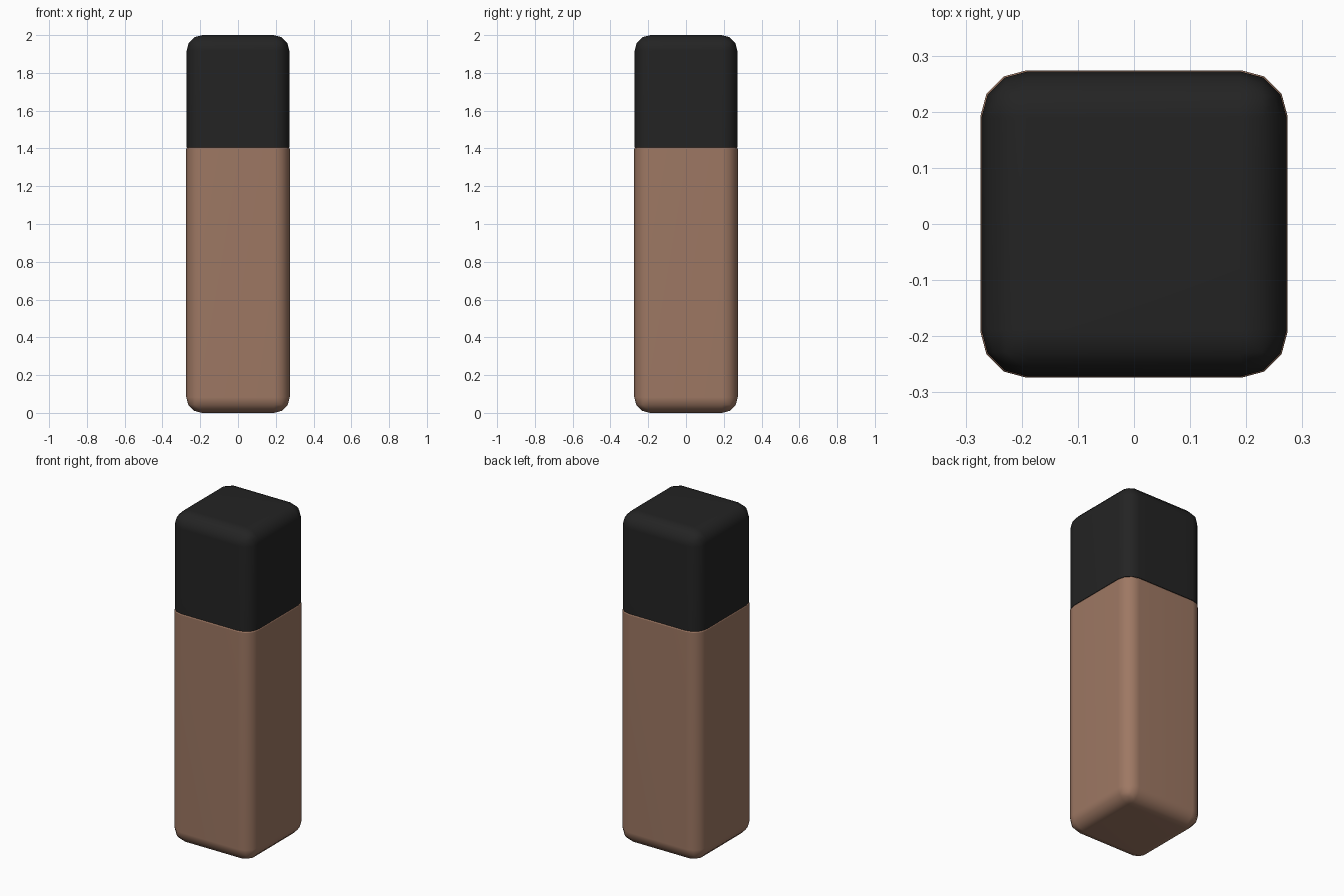
import bpy, bmesh, math

if "Cube" in bpy.data.objects:
    bpy.data.objects.remove(bpy.data.objects["Cube"])

RADIUS = 0.083


def material(name, color):
    m = bpy.data.materials.new(name)
    m.diffuse_color = (*color, 1)
    m.use_nodes = True
    m.node_tree.nodes["Principled BSDF"].inputs["Base Color"].default_value = m.diffuse_color
    return m


def rounded_block(name, half, z0, z1, flat_z, mat, lip=0.0):
    """Square block with rounded edges, except around its end at flat_z."""
    bm = bmesh.new()
    bmesh.ops.create_cube(bm, size=1)
    for v in bm.verts:
        v.co.x *= 2 * half
        v.co.y *= 2 * half
        v.co.z = z1 if v.co.z > 0 else z0

    def at_flat(e):
        return all(abs(v.co.z - flat_z) < 1e-4 for v in e.verts)

    bmesh.ops.bevel(bm, geom=[e for e in bm.edges if not at_flat(e)],
                    offset=RADIUS, segments=3, profile=0.5, affect='EDGES')
    if lip:
        bmesh.ops.bevel(bm, geom=[e for e in bm.edges if at_flat(e)],
                        offset=lip, segments=2, profile=0.5, affect='EDGES')
    bmesh.ops.recalc_face_normals(bm, faces=bm.faces)
    mesh = bpy.data.meshes.new(name)
    bm.to_mesh(mesh)
    bm.free()
    mesh.materials.append(mat)
    obj = bpy.data.objects.new(name, mesh)
    bpy.context.collection.objects.link(obj)
    bpy.ops.object.select_all(action='DESELECT')
    obj.select_set(True)
    bpy.context.view_layer.objects.active = obj
    bpy.ops.object.shade_smooth_by_angle(angle=math.radians(50))
    # Keep the large faces evenly shaded
    weighted = obj.modifiers.new("weighted_normals", 'WEIGHTED_NORMAL')
    weighted.keep_sharp = True
    return obj


brown = material("brown", (0.34, 0.187, 0.125))
black = material("black", (0.017, 0.017, 0.017))

# Bottle body: rounded base, flat top with a fine soft edge
rounded_block("bottle_body", 0.274, 0.0, 1.405, 1.405, brown, lip=0.008)
# Cap: rounded top, flat rim sitting on the body
rounded_block("bottle_cap", 0.272, 1.405, 2.0, 1.405, black)
